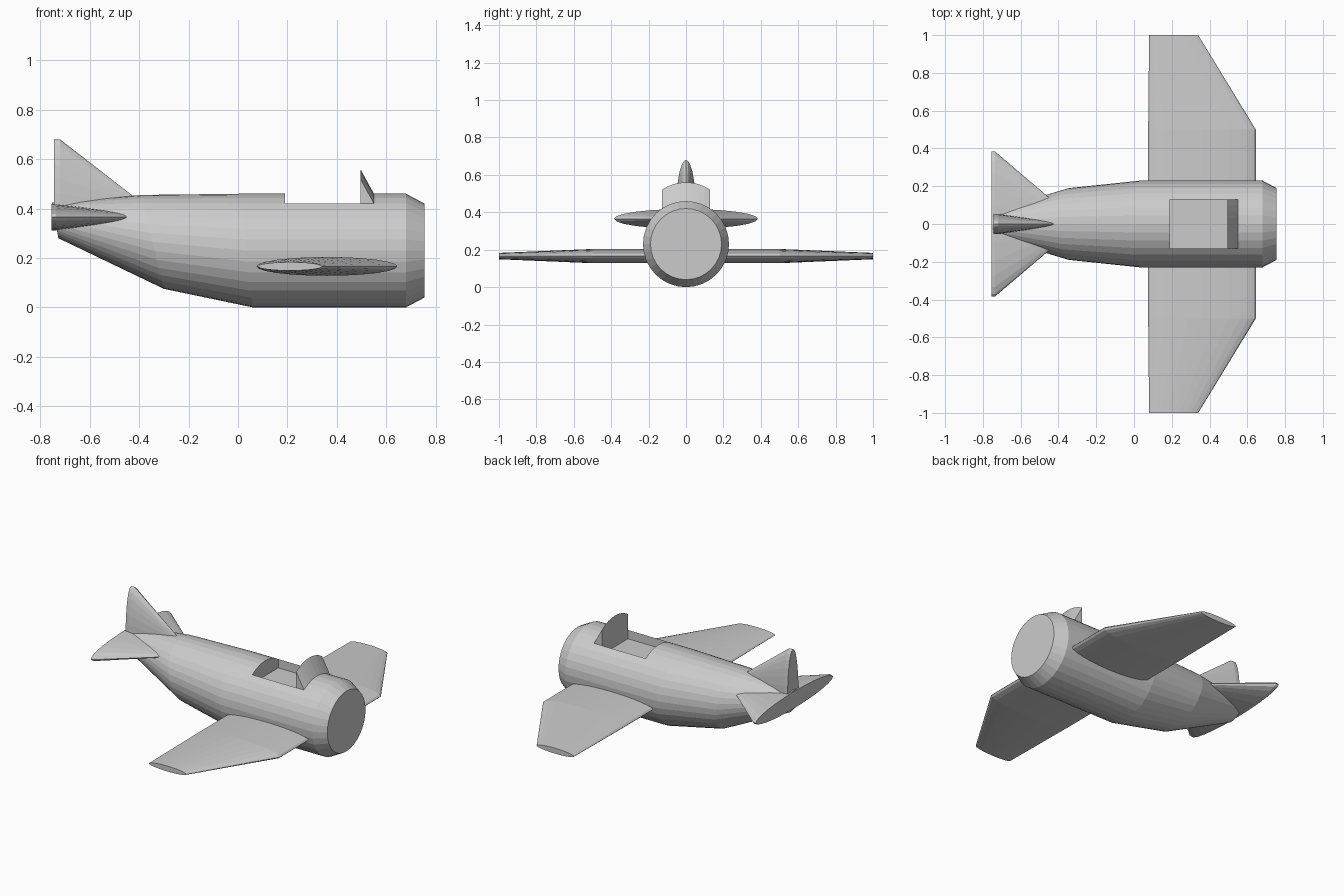
import bpy, bmesh
from math import sin, cos, pi, asin

if "Cube" in bpy.data.objects:
    bpy.data.objects.remove(bpy.data.objects["Cube"])


def loft(name, rings):
    """Skin a list of equal-length point rings and cap both ends."""
    bm = bmesh.new()
    loops = [[bm.verts.new(p) for p in ring] for ring in rings]
    n = len(loops[0])
    for a, b in zip(loops, loops[1:]):
        for i in range(n):
            j = (i + 1) % n
            bm.faces.new((a[i], a[j], b[j], b[i]))
    bm.faces.new(loops[0])
    bm.faces.new(loops[-1])
    bmesh.ops.remove_doubles(bm, verts=bm.verts, dist=0.0001)
    bmesh.ops.recalc_face_normals(bm, faces=bm.faces)
    mesh = bpy.data.meshes.new(name)
    bm.to_mesh(mesh)
    bm.free()
    obj = bpy.data.objects.new(name, mesh)
    bpy.context.collection.objects.link(obj)
    return obj


def angles(n, span=2 * pi):
    return [span * i / n for i in range(n)]


# Fuselage: circular stations (x, centre z, radius, backward lean of the ring)
stations = [(0.755, 0.23, 0.19, 0), (0.68, 0.23, 0.23, 0),
            (0.035, 0.23, 0.23, 0.025), (-0.345, 0.265, 0.19, 0.045),
            (-0.74, 0.352, 0.072, 0.013)]
fuselage = loft("fuselage", [
    [(x - lean * cos(a), r * sin(a), z + r * cos(a)) for a in angles(32)]
    for x, z, r, lean in stations])

# Cockpit opening
half, floor = 0.129, 0.365
bpy.ops.mesh.primitive_cube_add(size=1, location=(0.37, 0, floor + 0.1))
cutter = bpy.context.object
cutter.name = "cockpit_cutter"
cutter.scale = (0.36, 2 * half, 0.2)
cutter.hide_render = True
cutter.display_type = 'WIRE'
cut = fuselage.modifiers.new("cockpit", 'BOOLEAN')
cut.operation = 'DIFFERENCE'
cut.solver = 'EXACT'
cut.object = cutter

# Windshield: wedge with an arched, raked front
edge = asin(half / 0.23)
arc = [(0.23 * sin(edge * t / 4), 0.23 + 0.23 * cos(edge * t / 4))
       for t in range(-4, 5)]
base = [(half, floor), (-half, floor)]
loft("windshield", [
    [(0.55, y, z) for y, z in arc + base],
    [(0.495, y, z + 0.1) for y, z in arc] + [(0.495, y, z) for y, z in base]])

# Wings: lens section, straight to mid span, then a swept leading edge
wing = [(-1, 0.08, 0.34, 0.017), (-0.5, 0.075, 0.645, 0.038),
        (0.5, 0.075, 0.645, 0.038), (1, 0.08, 0.34, 0.017)]
loft("wings", [
    [((x0 + x1) / 2 + (x1 - x0) / 2 * cos(a), y, 0.166 + h * sin(a))
     for a in angles(24)] for y, x0, x1, h in wing])

# Tailplane: flattened cone with its blunt end facing back
cone = [(-0.285, 0.001), (-0.737, 1), (-0.755, 1)]
loft("tailplane", [
    [(x, 0.385 * s * cos(a), 0.365 + 0.053 * s * sin(a)) for a in angles(24)]
    for x, s in cone])

# Tail fin: upper half of a similar cone
cone = [(-0.36, 0.001), (-0.72, 1), (-0.745, 1)]
loft("tail_fin", [
    [(x, 0.054 * s * cos(pi * i / 14), 0.4 + 0.28 * s * sin(pi * i / 14))
     for i in range(15)] for x, s in cone])
